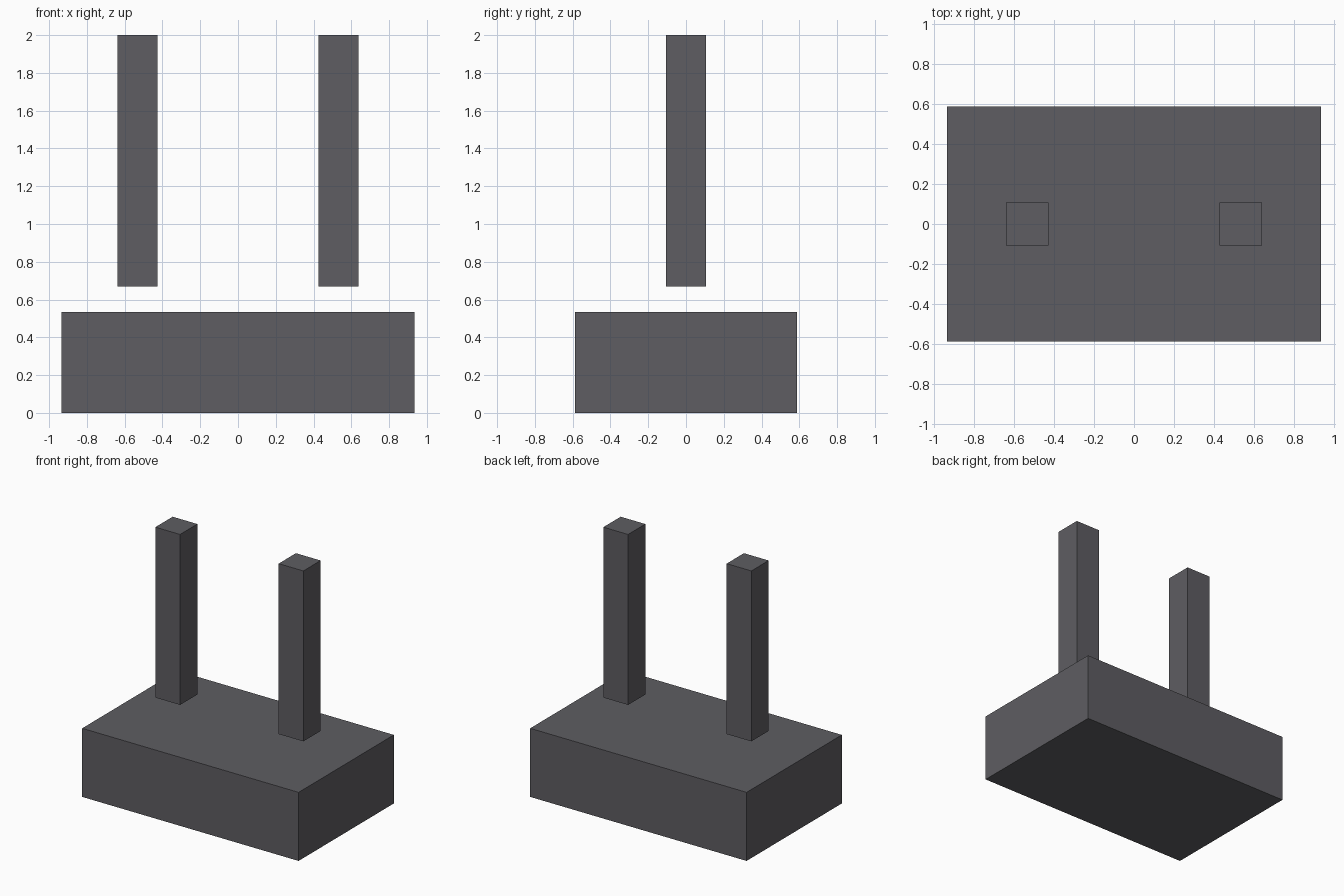
import bpy

if "Cube" in bpy.data.objects:
    bpy.data.objects.remove(bpy.data.objects["Cube"])

# Dark grey plastic
dark = bpy.data.materials.new("dark_grey")
dark.diffuse_color = (0.112, 0.110, 0.122, 1)
dark.use_nodes = True
dark.node_tree.nodes["Principled BSDF"].inputs["Base Color"].default_value = dark.diffuse_color


def box(name, center, size):
    bpy.ops.mesh.primitive_cube_add(size=1, location=center)
    obj = bpy.context.object
    obj.name = name
    obj.scale = size
    bpy.ops.object.transform_apply(location=False, rotation=False, scale=True)
    obj.data.materials.append(dark)
    return obj


# Wide block standing on the ground
BASE_HEIGHT = 0.535
box("base", (0, 0, BASE_HEIGHT / 2), (1.868, 1.174, BASE_HEIGHT))

# Two square posts hovering just above the base
POST_BOTTOM, POST_TOP, POST_WIDTH = 0.67, 2.0, 0.213
for side, name in ((-1, "left_post"), (1, "right_post")):
    box(name, (side * 0.532, 0, (POST_BOTTOM + POST_TOP) / 2),
        (POST_WIDTH, POST_WIDTH, POST_TOP - POST_BOTTOM))
